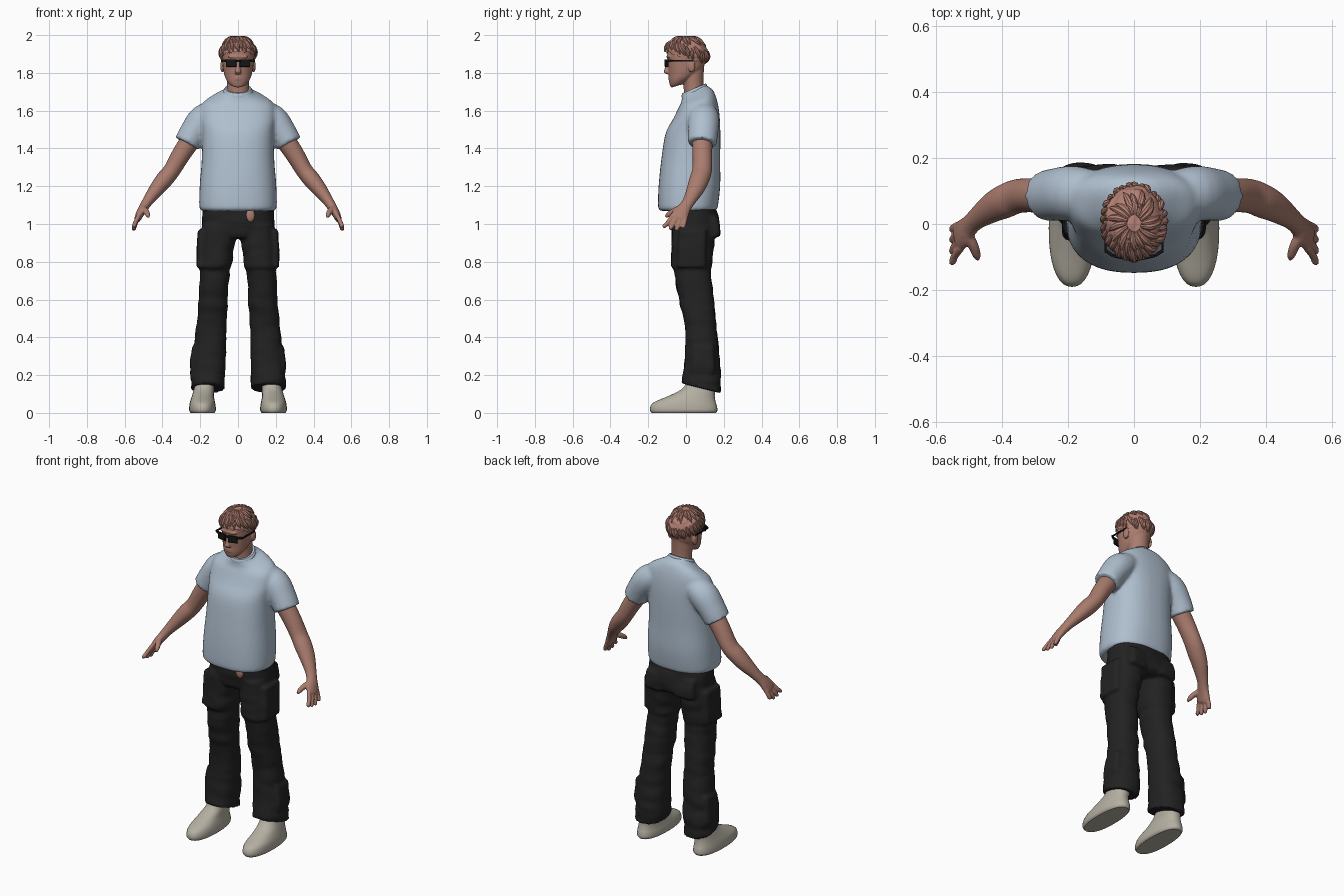
import bpy, bmesh, math, random
from mathutils import Vector, Matrix, noise

random.seed(4)
cube = bpy.data.objects.get("Cube")
if cube:
    bpy.data.objects.remove(cube)


def material(name, r, g, b):
    m = bpy.data.materials.new(name)
    m.use_nodes = True
    m.diffuse_color = (r, g, b, 1)
    bsdf = m.node_tree.nodes["Principled BSDF"]
    bsdf.inputs["Base Color"].default_value = (r, g, b, 1)
    bsdf.inputs["Roughness"].default_value = 0.8
    return m


SKIN = material("skin", 0.40, 0.20, 0.155)
HAIR = material("hair", 0.46, 0.22, 0.175)
SHIRT = material("pale blue cotton", 0.43, 0.52, 0.62)
PANTS = material("black cloth", 0.016, 0.016, 0.016)
SHOE = material("beige leather", 0.46, 0.43, 0.36)
BLACK = material("black plastic", 0.008, 0.008, 0.008)


def loft(bm, rings, s=1, follow=False, power=2.0, n=28, steps=4):
    """Skin smoothed rings (x, y, z, half width, half depth, slope); s=-1 mirrors."""
    keys = [Vector(tuple(r) + (0,) * (6 - len(r))) for r in rings]
    path = []
    for i in range(len(keys) - 1):
        p0, p1 = keys[max(i - 1, 0)], keys[i]
        p2, p3 = keys[i + 1], keys[min(i + 2, len(keys) - 1)]
        for k in range(steps):
            t = k / steps
            path.append(p1 + (p2 - p0) * (t / 2)
                        + (p0 * 2 - p1 * 5 + p2 * 4 - p3) * (t * t / 2)
                        + (p1 * 3 - p0 - p2 * 3 + p3) * (t ** 3 / 2))
    path.append(keys[-1])
    loops = []
    for i, p in enumerate(path):
        axis = Vector((0, 0, 1))
        if follow:
            a, b = path[max(i - 1, 0)], path[min(i + 1, len(path) - 1)]
            axis = (Vector(b[:3]) - Vector(a[:3])).normalized()
        ref = Vector((0, 1, 0)) if abs(axis.y) < 0.9 else Vector((1, 0, 0))
        v = (ref - axis * ref.dot(axis)).normalized()
        u = v.cross(axis)
        loop = []
        for j in range(n):
            ang = 2 * math.pi * j / n
            c, d = math.cos(ang), math.sin(ang)
            c = math.copysign(abs(c) ** (2 / power), c)
            d = math.copysign(abs(d) ** (2 / power), d)
            co = Vector(p[:3]) + u * (c * p[3]) + v * (d * p[4])
            co.z += p[5] * d * p[4]
            co.x *= s
            loop.append(bm.verts.new(co))
        loops.append(loop)
    for a, b in zip(loops, loops[1:]):
        for j in range(n):
            k = (j + 1) % n
            bm.faces.new((a[j], a[k], b[k], b[j]))
    bm.faces.new(loops[0][::-1])
    bm.faces.new(loops[-1])


def ball(bm, loc, size, detail=3):
    m = Matrix.Translation(loc) @ Matrix.Diagonal((*size, 1))
    return bmesh.ops.create_icosphere(bm, subdivisions=detail, radius=1, matrix=m)["verts"]


def box(bm, loc, size, yaw=0):
    m = Matrix.Translation(loc) @ Matrix.Rotation(yaw, 4, "Z") @ Matrix.Diagonal((*size, 1))
    bmesh.ops.create_cube(bm, size=1, matrix=m)


def finish(name, bm, mat, voxel=0, soften=3, bevel=0):
    """Make the object; a voxel size fuses overlapping pieces into one skin."""
    bmesh.ops.recalc_face_normals(bm, faces=bm.faces)
    me = bpy.data.meshes.new(name)
    bm.to_mesh(me)
    bm.free()
    me.materials.append(mat)
    ob = bpy.data.objects.new(name, me)
    bpy.context.collection.objects.link(ob)
    bpy.ops.object.select_all(action="DESELECT")
    ob.select_set(True)
    bpy.context.view_layer.objects.active = ob
    bpy.ops.object.shade_smooth_by_angle(angle=math.radians(40))
    if bevel:
        mod = ob.modifiers.new("rounded", "BEVEL")
        mod.width, mod.segments = bevel, 2
    if voxel:
        mod = ob.modifiers.new("fuse", "REMESH")
        mod.mode, mod.voxel_size, mod.use_smooth_shade = "VOXEL", voxel, True
        mod = ob.modifiers.new("soften", "SMOOTH")
        mod.factor, mod.iterations = 0.5, soften
    return ob


# T-shirt: torso with sloped neckline, and two sleeves
bm = bmesh.new()
loft(bm, [(0, .01, 1.07, .192, .148), (0, .01, 1.09, .205, .158), (0, .018, 1.2, .203, .163),
          (0, .025, 1.34, .192, .156), (0, .037, 1.48, .19, .145), (0, .055, 1.57, .2, .122, .1),
          (0, .063, 1.64, .185, .1, .2), (0, .058, 1.68, .12, .082, .4),
          (0, .046, 1.7, .077, .068, .42), (0, .043, 1.716, .07, .062, .42)], power=2.4, n=40)
for s in (1, -1):
    loft(bm, [(.1, .085, 1.6, .06, .07), (.18, .093, 1.555, .08, .083),
              (.235, .09, 1.485, .074, .08), (.27, .085, 1.425, .07, .076)], s, follow=True)
finish("t_shirt", bm, SHIRT, 0.01, 5)

# Collar band
bm = bmesh.new()
loft(bm, [(0, .045, 1.697, .077, .068, .42), (0, .044, 1.708, .076, .067, .42),
          (0, .043, 1.718, .07, .062, .42)], n=40)
finish("collar", bm, SHIRT)

# Cargo trousers: hips, legs, thigh and shin pockets
bm = bmesh.new()
loft(bm, [(0, .04, .925, .13, .1), (0, .05, .95, .185, .125), (0, .045, 1.01, .192, .128),
          (0, .038, 1.085, .187, .122)], power=2.4, n=48)
for s in (1, -1):
    loft(bm, [(.1, .04, 1.0, .09, .115), (.11, .036, .9, .092, .112), (.121, .03, .775, .086, .106),
              (.123, .034, .755, .079, .097), (.132, .055, .6, .078, .092),
              (.142, .078, .45, .08, .083), (.152, .084, .3, .088, .091),
              (.16, .084, .2, .091, .1), (.16, .08, .13, .091, .105, -.25)],
         s, power=2.3, n=40, steps=8)
    loft(bm, [(.165, .03, .77, .05, .075), (.166, .03, .79, .053, .078),
              (.165, .035, .95, .05, .075), (.16, .035, .97, .045, .07)], s, power=5)
    loft(bm, [(.2, .09, .2, .05, .06), (.202, .09, .22, .052, .065),
              (.195, .09, .34, .048, .06), (.19, .09, .36, .04, .055)], s, power=5)
    loft(bm, [(s * .1, .1, .93, .06, .07), (s * .1, .11, .95, .065, .07),
              (s * .1, .1, 1.04, .06, .065)], power=5)
for v in bm.verts:
    fold = noise.noise(Vector((v.co.x * 8, v.co.y * 8, v.co.z * 22)))
    v.co += Vector((v.co.x - math.copysign(.14, v.co.x), v.co.y - .05, 0)) * fold * .08
finish("trousers", bm, PANTS, 0.009, 2)

# Skin patch showing at the waistband
bm = bmesh.new()
ball(bm, (.065, -.076, 1.045), (.024, .014, .035))
finish("waist_tag", bm, SKIN)

# Arms with hands, and shoes
for side, s in (("left", 1), ("right", -1)):
    bm = bmesh.new()
    loft(bm, [(.24, .085, 1.46, .054, .055), (.3, .087, 1.37, .05, .052),
              (.35, .085, 1.285, .045, .052), (.39, .07, 1.235, .046, .052),
              (.43, .05, 1.185, .04, .046), (.475, .018, 1.125, .029, .034),
              (.498, -.004, 1.09, .025, .033), (.516, -.025, 1.06, .022, .043),
              (.53, -.04, 1.03, .018, .045), (.534, -.045, 1.02, .012, .038)], s, follow=True)
    for off in (-.036, -.012, .012, .036):
        reach = .068 - abs(off - .005) * .5
        loft(bm, [(.525, -.036 + off, 1.045, .012, .012),
                  (.543, -.052 + off * 1.2, 1.03 - reach * .45, .012, .012),
                  (.551, -.066 + off * 1.4, 1.03 - reach * .9, .011, .011),
                  (.551, -.069 + off * 1.45, 1.03 - reach, .005, .005)], s, follow=True, n=12)
    loft(bm, [(.508, -.025, 1.085, .016, .018), (.488, -.065, 1.068, .016, .016),
              (.477, -.095, 1.048, .013, .013), (.474, -.108, 1.036, .006, .006)],
         s, follow=True, n=12)
    finish(side + "_arm", bm, SKIN, 0.005, 3)

    bm = bmesh.new()
    loft(bm, [(.188, -.012, 0, .062, .17), (.188, -.012, .012, .07, .178),
              (.188, -.012, .035, .07, .176), (.188, -.005, .058, .066, .162),
              (.186, .03, .09, .058, .122), (.18, .066, .125, .054, .09),
              (.175, .08, .17, .05, .07)], s, power=2.3, n=36)
    finish(side + "_shoe", bm, SHOE)

# Head: neck, skull, nose, brow, lips and ears
bm = bmesh.new()
loft(bm, [(0, .046, 1.66, .062, .058), (0, .04, 1.73, .058, .053), (0, .034, 1.8, .06, .06),
          (0, .03, 1.87, .062, .07)])
loft(bm, [(0, -.045, 1.732, .022, .03, .3), (0, -.04, 1.74, .043, .043, .25),
          (0, -.02, 1.77, .065, .07, .2), (0, -.002, 1.81, .077, .09, .1),
          (0, .003, 1.86, .083, .1), (0, .005, 1.91, .085, .104),
          (0, .005, 1.95, .074, .092), (0, .005, 1.972, .04, .055)], power=2.15)
loft(bm, [(0, -.088, 1.865, .009, .012), (0, -.098, 1.825, .012, .014),
          (0, -.103, 1.806, .018, .015), (0, -.094, 1.793, .012, .01)], n=16)
ball(bm, (0, -.09, 1.885), (.055, .014, .01))
for z in (1.767, 1.777):
    ball(bm, (0, -.084, z), (.024, .011, .006))
ball(bm, (0, -.07, 1.747), (.022, .016, .013))
for s in (1, -1):
    ball(bm, (s * .083, .03, 1.835), (.011, .02, .032))
finish("head", bm, SKIN, 0.004, 2)

# Hair: rumpled cap trimmed along a ragged line that falls to the nape
bm = bmesh.new()
ball(bm, (0, .002, 1.9), (.092, .113, .092), 5)
for v in bm.verts:
    out = v.co - Vector((0, .002, 1.9))
    lump = noise.noise(Vector((v.co.x * 34, v.co.y * 18, v.co.z * 30)))
    v.co += out * (.09 * abs(lump) - .01)
low = [v for v in bm.verts if v.co.z < 1.872 - .34 * v.co.y + .012 * noise.noise(v.co * 60)]
bmesh.ops.delete(bm, geom=low, context="VERTS")
finish("hair_cap", bm, HAIR)

# Hair locks swept down to the hairline, and across the crown
bm = bmesh.new()


def lock(turn, high, low, sweep, width):
    rings = []
    for k, size in ((0, .4), (.35, 1), (.7, .8), (1, .1)):
        tilt, a = high + (low - high) * k, turn + sweep * k
        rings.append((.095 * math.cos(a) * math.cos(tilt), .002 + .116 * math.sin(a) * math.cos(tilt),
                      1.9 + .093 * math.sin(tilt), width * size, width * size))
    loft(bm, rings, follow=True, n=8, steps=3)


for i in range(30):
    turn = 2 * math.pi * i / 30
    end = -.24 - .42 * math.sin(turn) + random.uniform(-.08, .1)
    lock(turn, end + .75, end, random.uniform(.1, .35), random.uniform(.009, .013))
for i in range(18):
    turn = 2 * math.pi * i / 18
    lock(turn, 1.35, random.uniform(.4, .7), random.uniform(.2, .5), .011)
finish("hair_locks", bm, HAIR)

# Sunglasses: lenses, bridge and temples
bm = bmesh.new()
for s in (1, -1):
    box(bm, (s * .036, -.102, 1.852), (.056, .01, .04), s * .22)
    box(bm, (s * .076, -.088, 1.864), (.03, .01, .014), s * .6)
    box(bm, (s * .087, -.025, 1.864), (.006, .125, .01))
box(bm, (0, -.108, 1.862), (.03, .01, .01))
finish("sunglasses", bm, BLACK, bevel=0.002)
